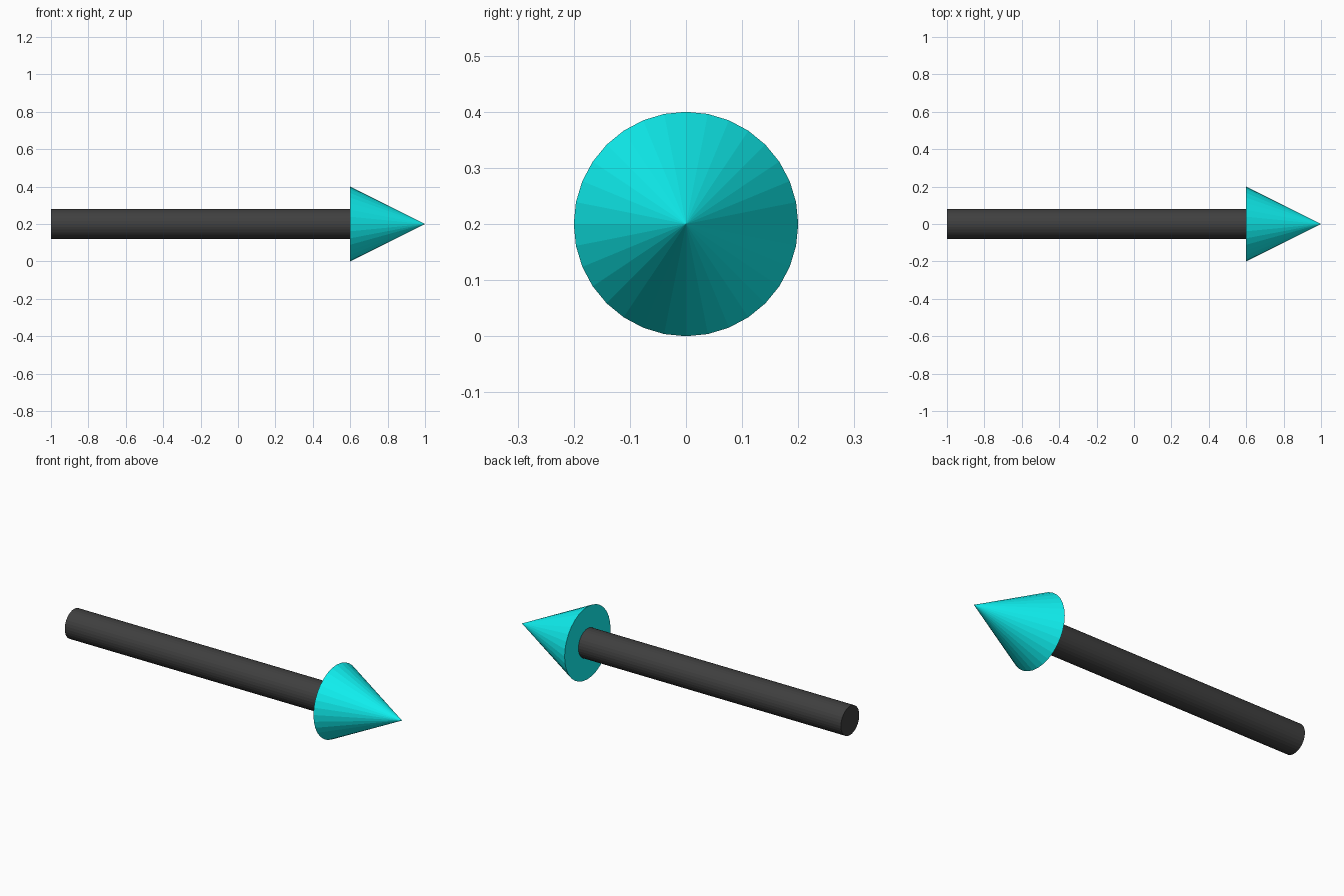
import bpy
from math import pi

if "Cube" in bpy.data.objects:
    bpy.data.objects.remove(bpy.data.objects["Cube"])

SIDES = 32
AXIS_Z = 0.2  # height of the arrow's centre line


def material(name, color):
    mat = bpy.data.materials.new(name)
    mat.diffuse_color = color
    mat.use_nodes = True
    mat.node_tree.nodes["Principled BSDF"].inputs["Base Color"].default_value = mat.diffuse_color
    return mat


def round_part(name, x_start, x_end, r_start, r_end, mat):
    """Cylinder or cone lying along +x between two x positions."""
    bpy.ops.mesh.primitive_cone_add(
        vertices=SIDES, radius1=r_start, radius2=r_end, depth=x_end - x_start,
        location=((x_start + x_end) / 2, 0, AXIS_Z), rotation=(0, pi / 2, 0))
    obj = bpy.context.object
    obj.name = obj.data.name = name
    obj.data.materials.append(mat)
    return obj


# Dark shaft
round_part("shaft", -1.0, 0.6, 0.08, 0.08,
           material("dark_grey", (0.05, 0.05, 0.05, 1)))

# Flat-shaded cyan arrow head
round_part("arrow_head", 0.6, 1.0, 0.2, 0.0,
           material("cyan", (0.005, 0.9, 0.9, 1)))
